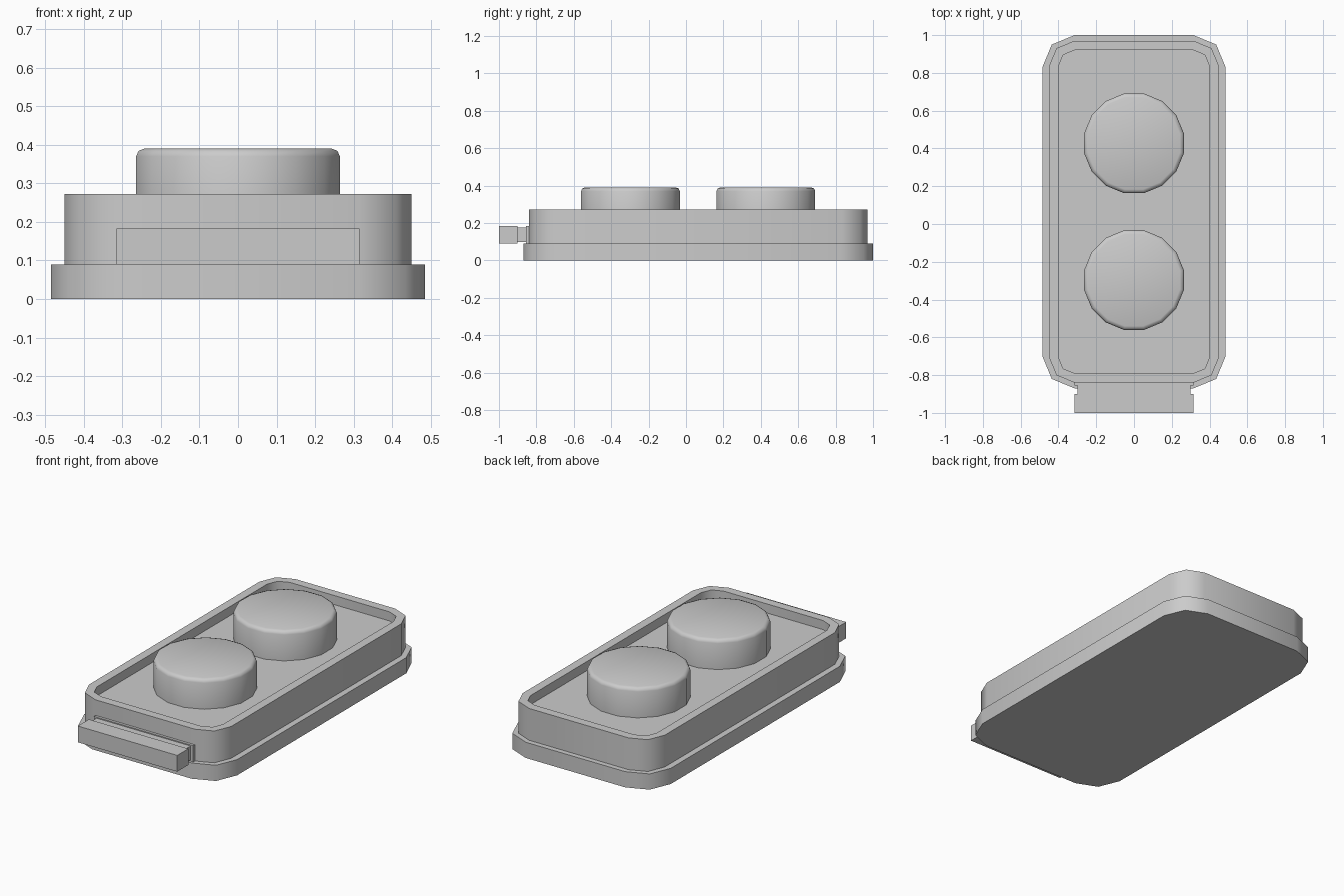
import bpy, bmesh
from math import pi, sin, cos, radians

if "Cube" in bpy.data.objects:
    bpy.data.objects.remove(bpy.data.objects["Cube"])


def rounded_rect(hx, y0, y1, r, z, seg=2):
    """Rounded rectangle loop, counter-clockwise seen from above."""
    pts = []
    for k, (sx, y) in enumerate([(1, y1 - r), (-1, y1 - r), (-1, y0 + r), (1, y0 + r)]):
        for i in range(seg + 1):
            a = pi / 2 * (k + i / seg)
            pts.append((sx * (hx - r) + r * cos(a), y + r * sin(a), z))
    return pts


def ring(r, y, z, sides=16):
    """Regular polygon loop with a flat side to the front; r is to the flat."""
    rad = r / cos(pi / sides)
    return [(rad * cos(2 * pi * (i + 0.5) / sides),
             y + rad * sin(2 * pi * (i + 0.5) / sides), z) for i in range(sides)]


def stack(name, loops, angle):
    """Join successive loops with quads and cap both ends."""
    bm = bmesh.new()
    rows = [[bm.verts.new(p) for p in loop] for loop in loops]
    for a, b in zip(rows, rows[1:]):
        n = len(a)
        for i in range(n):
            j = (i + 1) % n
            bm.faces.new((a[i], a[j], b[j], b[i]))
    bm.faces.new(rows[0][::-1])
    bm.faces.new(rows[-1])
    mesh = bpy.data.meshes.new(name)
    bm.to_mesh(mesh)
    bm.free()
    obj = bpy.data.objects.new(name, mesh)
    bpy.context.collection.objects.link(obj)
    bpy.ops.object.select_all(action='DESELECT')
    obj.select_set(True)
    bpy.context.view_layer.objects.active = obj
    bpy.ops.object.shade_smooth_by_angle(angle=radians(angle))
    return obj


def box(name, hx, y0, y1, z0, z1):
    rect = [(hx, y1), (-hx, y1), (-hx, y0), (hx, y0)]
    return stack(name, [[(x, y, z) for x, y in rect] for z in (z0, z1)], 30)


# Wider bottom plate
stack("base_plate", [rounded_rect(0.485, -0.87, 1.0, 0.17, z) for z in (0, 0.09)], 50)

# Main housing with a raised rim around a recessed floor
outer = (0.45, -0.84, 0.97, 0.135)
inner = (0.40, -0.79, 0.92, 0.085)
stack("housing", [rounded_rect(*outer, 0.09), rounded_rect(*outer, 0.272),
                  rounded_rect(*inner, 0.272), rounded_rect(*inner, 0.22)], 50)

# Two round buttons with softened top edges
for name, y in (("front_button", -0.297), ("back_button", 0.427)):
    profile = [(0.264, 0.22), (0.264, 0.37), (0.258, 0.384), (0.243, 0.39)]
    stack(name, [ring(r, y, z) for r, z in profile], 50)

# Front clip: flange on the housing, narrower neck and outer bar
box("clip_flange", 0.315, -0.855, -0.84, 0.09, 0.183)
box("clip_neck", 0.298, -0.905, -0.85, 0.097, 0.177)
box("clip_bar", 0.315, -1.0, -0.90, 0.09, 0.183)
